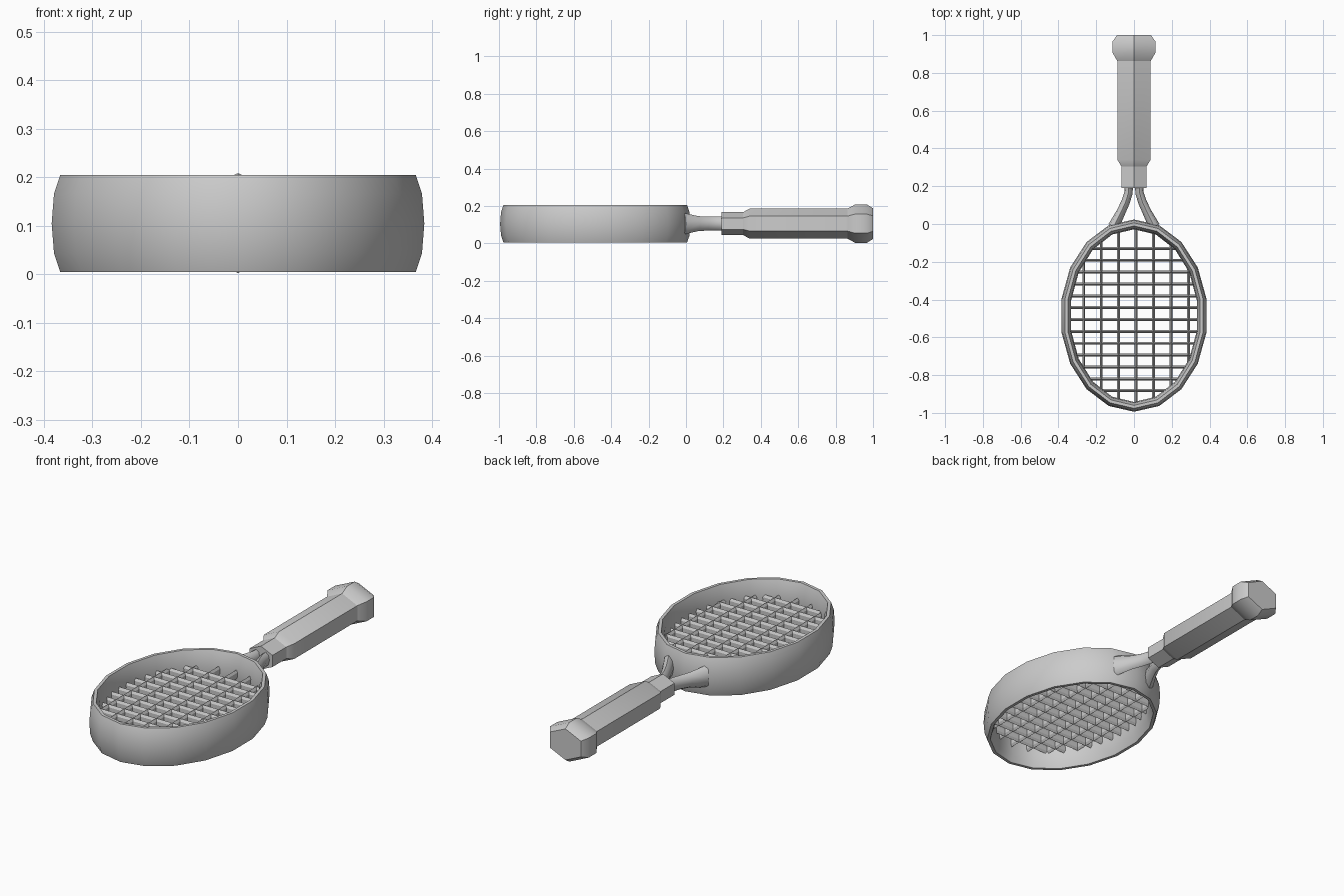
import bpy, bmesh, math
from mathutils import Vector

if "Cube" in bpy.data.objects:
    bpy.data.objects.remove(bpy.data.objects["Cube"])

ZC = 0.106   # mid height of the racket
HC = -0.485  # centre of the head along y


def make(name, bm, angle):
    bmesh.ops.recalc_face_normals(bm, faces=bm.faces)
    me = bpy.data.meshes.new(name)
    bm.to_mesh(me)
    bm.free()
    ob = bpy.data.objects.new(name, me)
    bpy.context.collection.objects.link(ob)
    bpy.ops.object.select_all(action='DESELECT')
    ob.select_set(True)
    bpy.context.view_layer.objects.active = ob
    bpy.ops.object.shade_smooth_by_angle(angle=math.radians(angle))
    return ob


def loft(bm, rings, closed=False):
    vs = [[bm.verts.new(p) for p in r] for r in rings]
    n = len(vs[0])
    for i in range(len(vs) if closed else len(vs) - 1):
        a, b = vs[i], vs[(i + 1) % len(vs)]
        for j in range(n):
            k = (j + 1) % n
            bm.faces.new((a[j], a[k], b[k], b[j]))
    if not closed:
        bm.faces.new(vs[0])
        bm.faces.new(vs[-1])


def section(center, side, w, h, n):
    # n-sided oval cross-section with a corner at the top
    c, s = Vector(center), Vector(side).normalized()
    return [c + s * w * math.sin(2 * math.pi * i / n)
            + Vector((0, 0, h * math.cos(2 * math.pi * i / n))) for i in range(n)]


# Head frame: 18-segment oval ring with a tall ten-sided section
bm = bmesh.new()
rings = []
for i in range(18):
    a = 2 * math.pi * i / 18
    ring = []
    for j in range(10):
        t = 2 * math.pi * j / 10
        d = 0.026 * math.cos(t)
        ring.append(((0.364 + d) * math.sin(a), HC + (0.483 + d) * math.cos(a),
                     0.105 + 0.105 * math.sin(t)))
    rings.append(ring)
loft(bm, rings, closed=True)
make("head_frame", bm, 45)

# Strings: thin upright strands ending inside the frame
W, H = 0.009, 0.024
bm = bmesh.new()
for i in range(13):
    y = -0.129 - 0.0628 * i
    x = 0.352 * math.sqrt(1 - ((y - HC) / 0.478) ** 2)
    loft(bm, [section((sx, y, ZC), (0, 1, 0), W, H, 6) for sx in (-x, x)])
make("cross_strings", bm, 30)
bm = bmesh.new()
for i in range(7):
    x = -0.266 + 0.0925 * i
    l = 0.472 * math.sqrt(1 - (x / 0.36) ** 2)
    loft(bm, [section((x, HC + s * l, ZC), (1, 0, 0), W, H, 6) for s in (-1, 1)])
make("main_strings", bm, 30)

# Throat: two curved forks joining the head to the handle
path = [(0.027, 0.21, 0.022, 0.037), (0.029, 0.165, 0.022, 0.037),
        (0.045, 0.115, 0.023, 0.037), (0.068, 0.065, 0.024, 0.040),
        (0.108, -0.014, 0.030, 0.058)]
for name, m in (("throat_right", 1), ("throat_left", -1)):
    bm = bmesh.new()
    rings = []
    for i, (x, y, w, h) in enumerate(path):
        p, q = path[max(i - 1, 0)], path[min(i + 1, len(path) - 1)]
        side = (m * (p[1] - q[1]), q[0] - p[0], 0)
        rings.append(section((m * x, y, ZC), side, w, h, 8))
    loft(bm, rings)
    make(name, bm, 50)


# Handle: six-sided collar, grip and butt cap, (y, half width)
def handle_part(name, profile):
    bm = bmesh.new()
    loft(bm, [section((0, y, ZC), (1, 0, 0), w / 0.866, w * 0.91, 6) for y, w in profile])
    make(name, bm, 35)


handle_part("handle_collar", [(0.19, 0.067), (0.307, 0.067)])
handle_part("grip", [(0.305, 0.067), (0.34, 0.088), (0.865, 0.088)])
handle_part("butt_cap", [(0.863, 0.088), (0.905, 0.113), (0.967, 0.113), (1.0, 0.090)])
